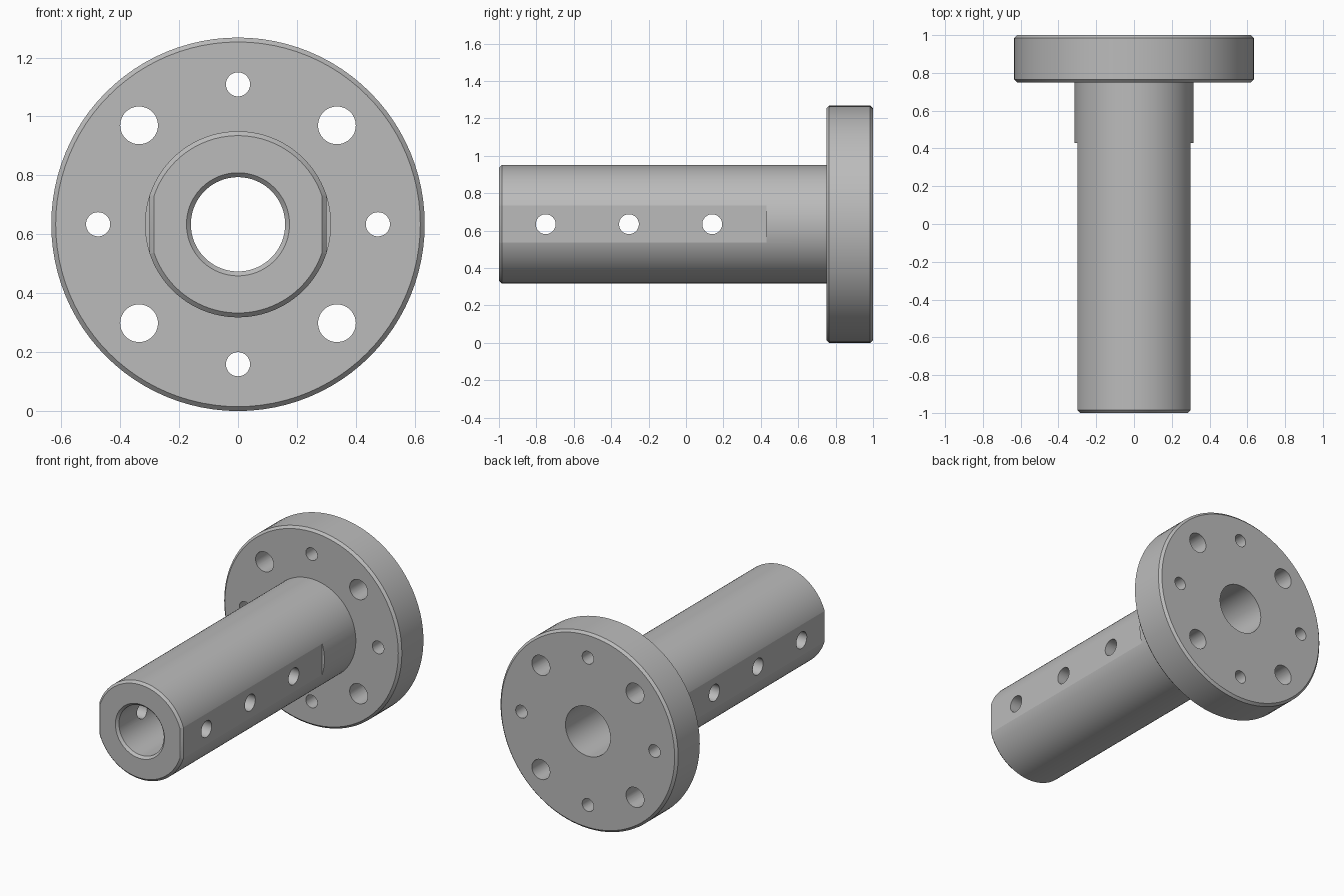
import bpy
import bmesh
from math import radians, sin, cos, pi
from mathutils import Matrix, Vector

default_cube = bpy.data.objects.get("Cube")
if default_cube:
    bpy.data.objects.remove(default_cube, do_unlink=True)

FLANGE_R, SLEEVE_R, BORE_R = 0.634, 0.316, 0.16
FLANGE_Y, FLAT_X, FLAT_END = 0.75, 0.3, 0.43
CHAMFER = 0.015
AXIS_Z = FLANGE_R

steel = bpy.data.materials.new("plain grey steel")
steel.use_nodes = True
steel.diffuse_color = (0.5, 0.5, 0.5, 1)
steel.node_tree.nodes["Principled BSDF"].inputs["Base Color"].default_value = (0.5, 0.5, 0.5, 1)


def make_object(name, bm):
    bmesh.ops.recalc_face_normals(bm, faces=bm.faces)
    mesh = bpy.data.meshes.new(name)
    bm.to_mesh(mesh)
    bm.free()
    mesh.materials.append(steel)
    obj = bpy.data.objects.new(name, mesh)
    bpy.context.collection.objects.link(obj)
    return obj


def lathe(name, profile, steps=96):
    """Revolve a closed (radius, y) profile around the y axis."""
    bm = bmesh.new()
    verts = [bm.verts.new((r, y, 0)) for r, y in profile]
    edges = [bm.edges.new((a, b)) for a, b in zip(verts, verts[1:] + verts[:1])]
    bmesh.ops.spin(bm, geom=verts + edges, cent=(0, 0, 0), axis=(0, 1, 0),
                   angle=2 * pi, steps=steps, use_merge=True)
    bmesh.ops.remove_doubles(bm, verts=bm.verts, dist=1e-5)
    bmesh.ops.translate(bm, verts=bm.verts, vec=(0, 0, AXIS_Z))
    return make_object(name, bm)


def add_drill(bm, radius, length, centre, axis):
    turn = Vector((0, 0, 1)).rotation_difference(Vector(axis)).to_matrix().to_4x4()
    bmesh.ops.create_cone(bm, cap_ends=True, segments=48, radius1=radius,
                          radius2=radius, depth=length,
                          matrix=Matrix.Translation(centre) @ turn)


# Flanged sleeve with chamfered rims and a through bore
c = CHAMFER
hub = lathe("flanged_sleeve", [
    (BORE_R, 1), (BORE_R, c - 1), (BORE_R + c, -1),
    (SLEEVE_R - c, -1), (SLEEVE_R, c - 1), (SLEEVE_R, FLANGE_Y),
    (FLANGE_R - c, FLANGE_Y), (FLANGE_R, FLANGE_Y + c),
    (FLANGE_R, 1 - c), (FLANGE_R - c, 1)])

# Side flats, chamfered at the front end
bm = bmesh.new()
for side in (-1, 1):
    outline = [(FLAT_X - 2 * c, -1 - c), (FLAT_X, c - 1), (FLAT_X, FLAT_END),
               (0.5, FLAT_END), (0.5, -1 - c)]
    face = bm.faces.new([bm.verts.new((side * x, y, AXIS_Z - 0.4)) for x, y in outline])
    grown = bmesh.ops.extrude_face_region(bm, geom=[face], use_keep_orig=True)
    bmesh.ops.translate(bm, vec=(0, 0, 0.8),
                        verts=[v for v in grown["geom"] if isinstance(v, bmesh.types.BMVert)])
flat_cutter = make_object("flat_cutter", bm)

# Cross holes through the flats and the bolt circle in the flange
bm = bmesh.new()
for y in (-0.75, -0.305, 0.14):
    add_drill(bm, 0.053, 1, (0, y, AXIS_Z), (1, 0, 0))
for i in range(8):
    a = i * pi / 4
    radius = 0.064 if i % 2 else 0.041
    add_drill(bm, radius, 0.5, (0.475 * cos(a), 0.875, AXIS_Z + 0.475 * sin(a)), (0, 1, 0))
hole_cutter = make_object("hole_cutter", bm)

# Cut the shapes and drop the cutters
cutters = (flat_cutter, hole_cutter)
for cutter in cutters:
    cutter.hide_render = True
    mod = hub.modifiers.new(cutter.name, 'BOOLEAN')
    mod.operation = 'DIFFERENCE'
    mod.solver = 'EXACT'
    mod.object = cutter
bpy.context.view_layer.update()
depsgraph = bpy.context.evaluated_depsgraph_get()
finished = bpy.data.meshes.new_from_object(hub.evaluated_get(depsgraph))
hub.modifiers.clear()
hub.data = finished
for cutter in cutters:
    bpy.data.objects.remove(cutter, do_unlink=True)
finished.materials.clear()
finished.materials.append(steel)
for poly in finished.polygons:
    poly.material_index = 0

# Smooth round walls, keep machined edges crisp
bpy.ops.object.select_all(action='DESELECT')
hub.select_set(True)
bpy.context.view_layer.objects.active = hub
bpy.ops.object.shade_smooth_by_angle(angle=radians(14))
